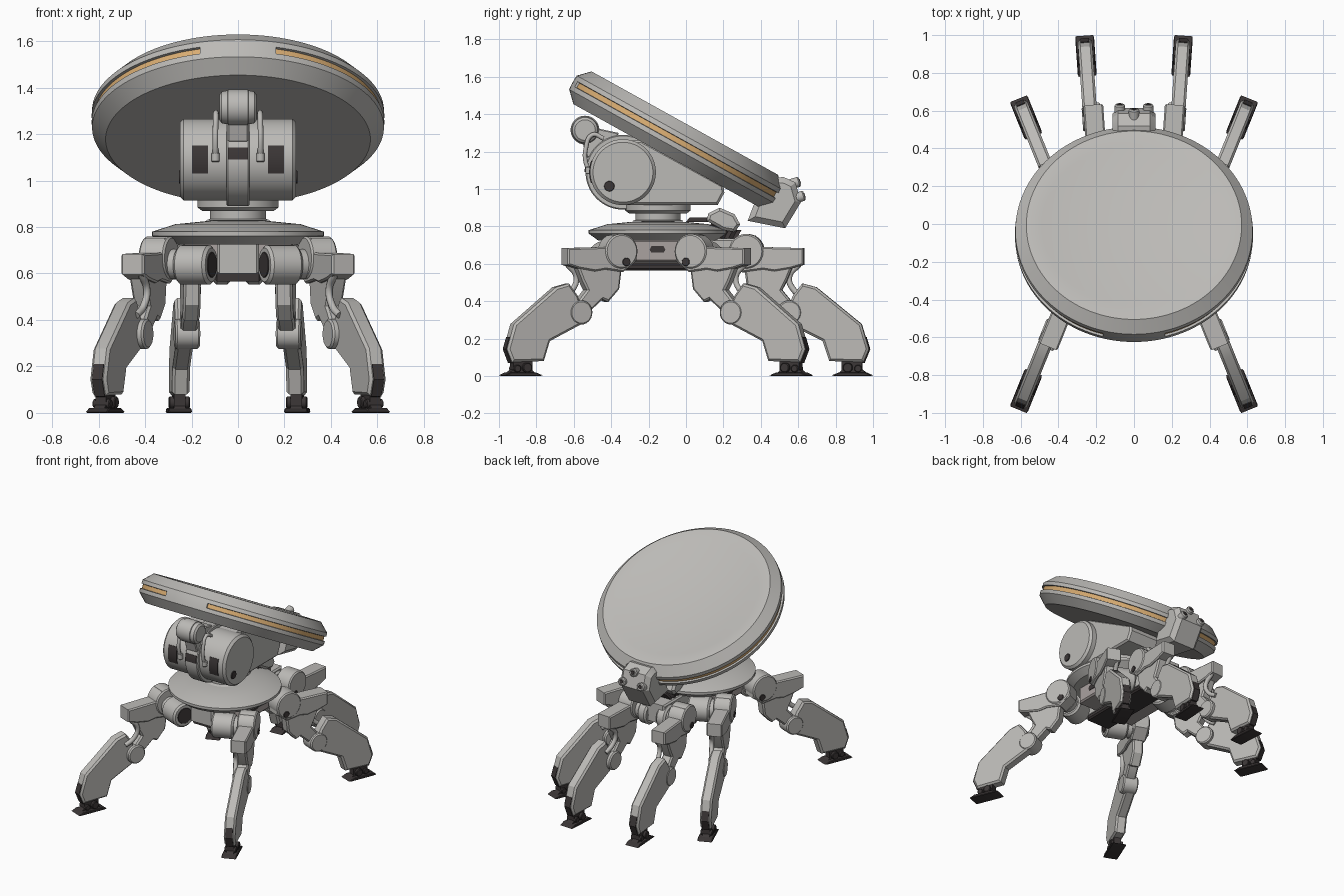
import bpy, bmesh, math
from mathutils import Matrix, Vector

if "Cube" in bpy.data.objects:
    bpy.data.objects.remove(bpy.data.objects["Cube"])

def material(name, col):
    m = bpy.data.materials.new(name)
    m.diffuse_color = (*col, 1)
    m.use_nodes = True
    m.node_tree.nodes["Principled BSDF"].inputs["Base Color"].default_value = m.diffuse_color
    return m

GREY = material("light grey", (0.50, 0.49, 0.47))
DARK = material("dark brown grey", (0.045, 0.038, 0.038))
AMBER = material("amber strip", (0.70, 0.42, 0.17))
HUBC = material("warm grey", (0.40, 0.36, 0.35))
I = Matrix.Identity(4)
T = Matrix.Translation
ALONG_X = Matrix.Rotation(math.pi / 2, 4, 'Y')

def finish(name, bm, mats, mx=I):
    bm.transform(mx)
    bmesh.ops.recalc_face_normals(bm, faces=bm.faces)
    me = bpy.data.meshes.new(name)
    bm.to_mesh(me)
    bm.free()
    for m in mats:
        me.materials.append(m)
    ob = bpy.data.objects.new(name, me)
    bpy.context.collection.objects.link(ob)
    bpy.ops.object.select_all(action='DESELECT')
    ob.select_set(True)
    bpy.context.view_layer.objects.active = ob
    bpy.ops.object.shade_smooth_by_angle(angle=math.radians(28))
    return ob

def lathe_bm(profile, steps):
    """Revolve (radius, height) points about z."""
    bm = bmesh.new()
    vs = [bm.verts.new((r, 0, h)) for r, h in profile]
    es = [bm.edges.new(p) for p in zip(vs, vs[1:])]
    bmesh.ops.spin(bm, geom=vs + es, cent=(0, 0, 0), axis=(0, 0, 1),
                   angle=2 * math.pi, steps=steps, use_merge=True)
    bmesh.ops.remove_doubles(bm, verts=bm.verts, dist=1e-5)
    bmesh.ops.recalc_face_normals(bm, faces=bm.faces)
    return bm

def lathe(name, profile, mat=GREY, mx=I, steps=40):
    return finish(name, lathe_bm(profile, steps), [mat], mx)

def drum(name, r, h0, h1, mat=GREY, mx=I, c=0.008, steps=28):
    """Chamfered cylinder along z from h0 to h1."""
    return lathe(name, [(0, h0), (r - c, h0), (r, h0 + c), (r, h1 - c), (r - c, h1), (0, h1)],
                 mat, mx, steps)

def prism(name, pts, x0, x1, mat=GREY, mx=I, chamfer=0.0):
    """Side outline (y, z) extruded from x0 to x1, with chamfered rims."""
    bm = bmesh.new()
    f = bm.faces.new([bm.verts.new((x0, y, z)) for y, z in pts])
    r = bmesh.ops.extrude_face_region(bm, geom=[f])
    bmesh.ops.translate(bm, vec=(x1 - x0, 0, 0),
                        verts=[g for g in r['geom'] if isinstance(g, bmesh.types.BMVert)])
    bmesh.ops.recalc_face_normals(bm, faces=bm.faces)
    if chamfer:
        rim = [e for e in bm.edges if abs(e.verts[0].co.x - e.verts[1].co.x) < 1e-6]
        bmesh.ops.bevel(bm, geom=rim, offset=chamfer, segments=1, affect='EDGES', clamp_overlap=True)
    return finish(name, bm, [mat], mx)

def rect(y0, y1, z0, z1):
    return [(y0, z0), (y1, z0), (y1, z1), (y0, z1)]

def tube(name, pts, r, mat=GREY, mx=I):
    cu = bpy.data.curves.new(name, 'CURVE')
    cu.dimensions = '3D'
    cu.bevel_depth, cu.bevel_resolution, cu.use_fill_caps = r, 2, True
    sp = cu.splines.new('BEZIER')
    sp.bezier_points.add(len(pts) - 1)
    for bp, p in zip(sp.bezier_points, pts):
        bp.co = mx @ Vector(p)
        bp.handle_left_type = bp.handle_right_type = 'AUTO'
    sp.resolution_u = 6
    cu.materials.append(mat)
    ob = bpy.data.objects.new(name, cu)
    bpy.context.collection.objects.link(ob)
    bpy.ops.object.select_all(action='DESELECT')
    ob.select_set(True)
    bpy.context.view_layer.objects.active = ob
    bpy.ops.object.convert(target='MESH')

# --- tilted disc with amber strips sunk into the rim
bm = lathe_bm([(0, .094), (.47, .094), (.49, .1), (.57, .1), (.628, .042), (.63, .016),
               (.63, -.016), (.628, -.042), (.57, -.1), (0, -.1)], 120)
strip = []
for f in bm.faces:
    c = f.calc_center_median()
    if abs(c.z) < .01 and c.xy.length > .6 and abs(c.x) > (.16 if c.y < 0 else .1):
        strip.append(f)
bmesh.ops.inset_region(bm, faces=strip, thickness=.002, depth=-.012, use_even_offset=True)
for f in strip:
    f.material_index = 1
finish("tilted_disc", bm, [GREY, AMBER],
       T((0, -.055, 1.265)) @ Matrix.Rotation(math.radians(-29), 4, 'X'))

# --- main drum and body under the disc
DC = (-.337, 1.09)
drum_mx = T((0, *DC)) @ ALONG_X
drum("main_drum", .176, -.25, .25, GREY, drum_mx, .016, 64)
drum("drum_band", .2, -.05, .05, GREY, drum_mx, .006, 64)
prism("rear_body", [(-.33, .915), (.17, .915), (.205, .98), (.2, 1.02), (-.24, 1.262), (-.33, 1.255)],
      -.2, .2, GREY, chamfer=.012)

def drum_panel(name, x0, x1, a0, a1, r, mat):
    angs = [math.radians(a0 + (a1 - a0) * i / 6) for i in range(7)]
    pts = [(DC[0] - k * math.cos(a), DC[1] + k * math.sin(a))
           for k, seq in ((r, angs), (r - .009, angs[::-1])) for a in seq]
    prism(name, pts, x0, x1, mat)

drum_panel("centre_vent", -.043, .043, 0, 15, .205, DARK)
for s in (-1, 1):
    drum_panel("side_vent", s * .13, s * .198, -19, 20, .181, DARK)
    drum("drum_bolt", .028, -.005, .006, DARK, T((s * .25, -.41, 1.015)) @ ALONG_X, .002, 16)
    tube("sensor_hose", [(s * .095, -.44, 1.27), (s * .095, -.5, 1.29), (s * .097, -.535, 1.22),
                         (s * .097, -.535, 1.14), (s * .097, -.51, 1.09)], .012)
    drum("hose_socket", .018, -.02, .02, GREY, T((s * .097, -.52, 1.1)), .004, 14)

# --- front sensor
lathe("front_sensor", [(0, -.08), (.055, -.08), (.068, -.07), (.072, -.05), (.072, -.045), (.077, -.043),
                       (.077, .043), (.072, .045), (.072, .05), (.068, .07), (.055, .08), (0, .08)],
      GREY, T((0, -.54, 1.315)) @ ALONG_X)
prism("sensor_mount", [(-.53, 1.17), (-.4, 1.15), (-.36, 1.3), (-.5, 1.33), (-.56, 1.27)],
      -.045, .045, GREY, chamfer=.006)

# --- neck and base plate
lathe("neck", [(0, .93), (.175, .93), (.175, .885), (.155, .87), (.12, .868), (.12, .835), (.14, .828), (0, .82)],
      GREY, T((0, -.15, 0)), 64)
lathe("base_plate", [(0, .825), (.14, .825), (.27, .812), (.37, .78), (.37, .762), (.32, .725), (0, .725)],
      GREY, T((0, -.15, 0)), 64)

# --- hub that carries the hips
prism("hub_block", rect(-.3, .02, .61, .73), -.24, .24, HUBC, chamfer=.01)
prism("hub_spine", rect(-.42, .38, .6, .735), -.09, .09, GREY, chamfer=.01)
prism("hub_underside", rect(-.38, .3, .565, .605), -.1, .1, DARK, chamfer=.01)
for s in (-1, 1):
    prism("hub_slot", [(-.195, .675), (-.185, .66), (-.12, .66), (-.11, .675), (-.12, .695), (-.185, .695)],
          s * .238, s * .244, DARK)

# --- rear block with dark bellows
prism("rear_block", [(.11, .83), (.12, .87), (.18, .9), (.26, .865), (.29, .81), (.26, .77), (.2, .78)],
      -.1, .1, GREY, chamfer=.015)
prism("rear_strap", [(.0, .825), (.02, .848), (.12, .848), (.14, .825)], -.06, .06, DARK)
bellow = []
for i in range(9):
    bellow += [(.075 - .012 * (i % 2), i * .02)]
lathe("rear_bellows", [(0, 0)] + bellow + [(0, .16)], DARK,
      T((0, .12, .79)) @ Matrix.Rotation(math.radians(-118), 4, 'X'), 28)

# --- head at the rear edge of the disc, with three eyes
prism("head", [(.33, .83), (.36, .91), (.44, 1.05), (.52, 1.065), (.585, 1.035), (.615, .93), (.53, .79)],
      -.115, .115, GREY, chamfer=.03)
for x, y, z in ((-.075, .6, .955), (.075, .6, .955), (0, .575, 1.03)):
    mx = T((x, y, z)) @ Matrix.Rotation(math.radians(-72), 4, 'X')
    drum("eye", .028, -.04, .035, GREY, mx, .007, 18)
    drum("eye_lens", .014, .03, .038, DARK, mx, .002, 14)

# --- legs, built as (outward offset, reach, height) and then placed
def leg(name, side, back, hip, angle, motor):
    a = math.radians(angle)
    sn, cs = math.sin(a), math.cos(a)
    mx = Matrix(((side * cs, side * sn, 0, side * hip[0]),
                 (-back * sn, back * cs, 0, hip[1]),
                 (0, 0, 1, 0), (0, 0, 0, 1)))
    def axle(part, r, l0, l1, s, z, mat=GREY, c=.008):
        drum(name + part, r, l0, l1, mat, mx @ T((0, s, z)) @ ALONG_X, c)
    # hip joint and motor
    axle("_hip", .093, -.06, .06, 0, .667)
    axle("_hip_bolt", .022, .055, .065, -.025, .61, DARK, .002)
    axle("_motor_collar", .065, -.11, -.05, -.01, .64)
    axle("_motor", .085, -motor, -.09, -.01, .637, GREY, .012)
    axle("_motor_cap", .055, -motor - .004, -motor + .02, -.01, .637, DARK, .002)
    # thigh: upper box plus lower strut
    prism(name + "_thigh", [(-.09, .615), (-.085, .7), (-.02, .757), (.044, .752), (.09, .69), (.307, .684),
                            (.307, .595), (.24, .575), (.15, .56), (.09, .57), (-.013, .556)],
          -.053, .053, GREY, mx, .008)
    prism(name + "_strut", [(-.01, .57), (.004, .465), (.067, .396), (.1, .41), (.159, .358), (.23, .34),
                            (.24, .4), (.19, .46), (.216, .51), (.245, .58), (.1, .6)],
          -.035, .04, GREY, mx, .01)
    tube(name + "_rod", [(-.03, .28, .6), (-.035, .225, .53), (-.03, .25, .46), (-.02, .31, .42)], .016, GREY, mx)
    # knee and shin
    axle("_knee", .065, -.045, .062, .233, .34)
    prism(name + "_shin", [(.375, .475), (.3, .495), (.25, .43), (.21, .33), (.233, .275), (.41, .187),
                           (.445, .08), (.628, .075), (.657, .144), (.617, .278)],
          -.018, .058, GREY, mx, .012)
    prism(name + "_shin_slot", [(.6, .068), (.632, .07), (.662, .144), (.642, .21), (.62, .2)],
          -.003, .043, DARK, mx)
    # ankle and foot
    axle("_ankle", .026, -.025, .065, .545, .045, DARK, .004)
    axle("_toe_joint", .02, -.02, .06, .6, .04, DARK, .004)
    prism(name + "_ankle_block", [(.51, .085), (.51, .03), (.49, .012), (.65, .012), (.62, .035), (.62, .085)],
          -.005, .045, DARK, mx)
    prism(name + "_sole", [(.46, .004), (.475, 0), (.66, 0), (.675, .004), (.64, .02), (.5, .02)],
          -.03, .07, DARK, mx, .004)

for side, tag in ((-1, "left"), (1, "right")):
    leg(tag + "_front_leg", side, -1, (.34, -.365), 22, .24)
    leg(tag + "_middle_leg", side, 1, (.34, .045), 22, .24)
    leg(tag + "_rear_leg", side, 1, (.195, .325), 4, .16)
